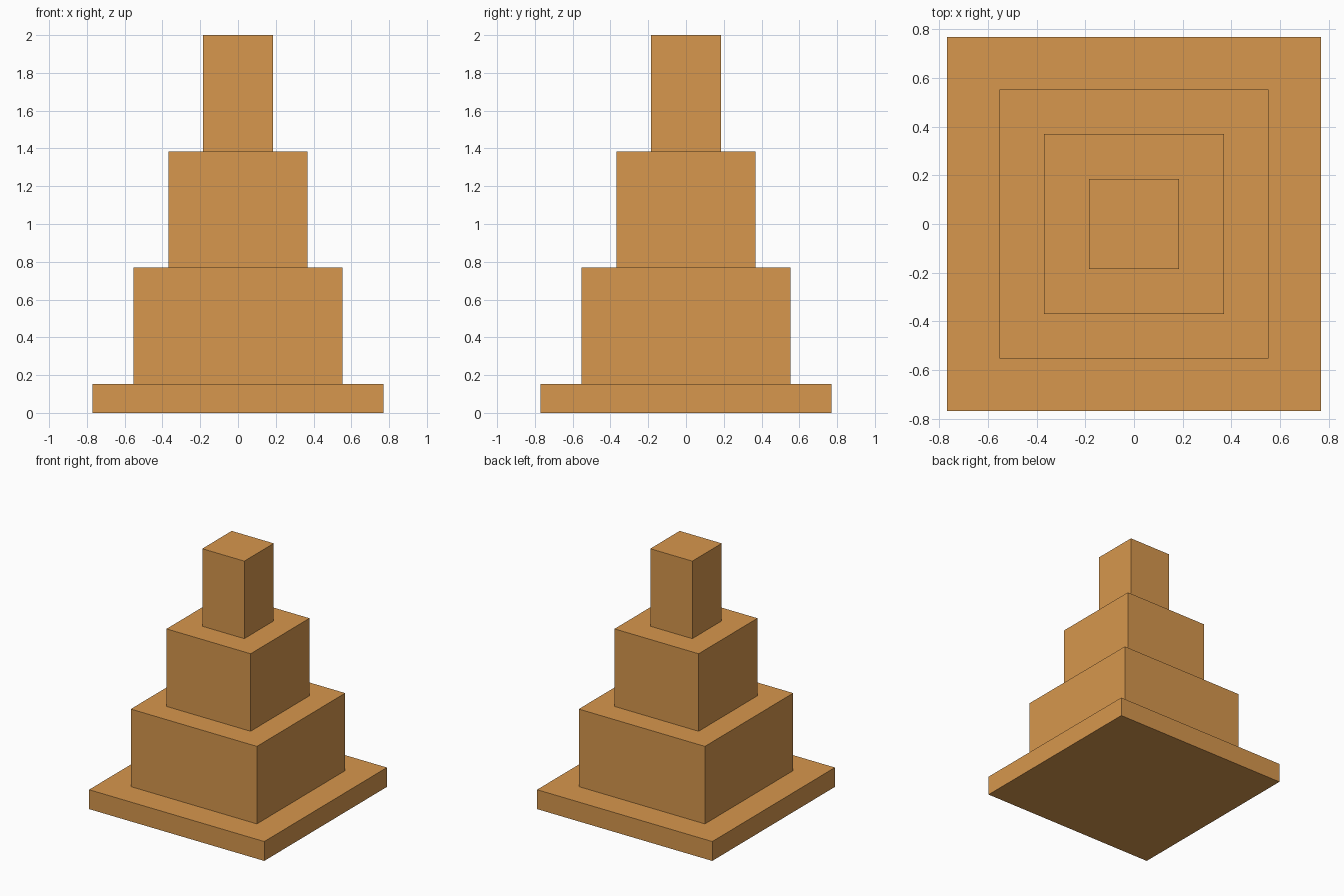
import bpy

if "Cube" in bpy.data.objects:
    bpy.data.objects.remove(bpy.data.objects["Cube"])

U = 2 / 13  # base slab thickness, the module for all sizes

wood = bpy.data.materials.new("orange")
wood.diffuse_color = (0.68, 0.31, 0.075, 1)
wood.use_nodes = True
wood.node_tree.nodes["Principled BSDF"].inputs["Base Color"].default_value = wood.diffuse_color


def block(name, half, z0, z1):
    """Square block of given half width between two heights."""
    bpy.ops.mesh.primitive_cube_add(size=1, location=(0, 0, (z0 + z1) / 2))
    ob = bpy.context.object
    ob.name = name
    ob.scale = (2 * half, 2 * half, z1 - z0)
    bpy.ops.object.transform_apply(location=False, rotation=False, scale=True)
    ob.data.materials.append(wood)


# Base slab
block("base_slab", 5 * U, 0, U)

# Three equal-height tiers, each narrower than the one below
for i, name in enumerate(("lower_tier", "middle_tier", "top_tier")):
    block(name, 1.2 * U * (3 - i), U * (1 + 4 * i), U * (5 + 4 * i))
